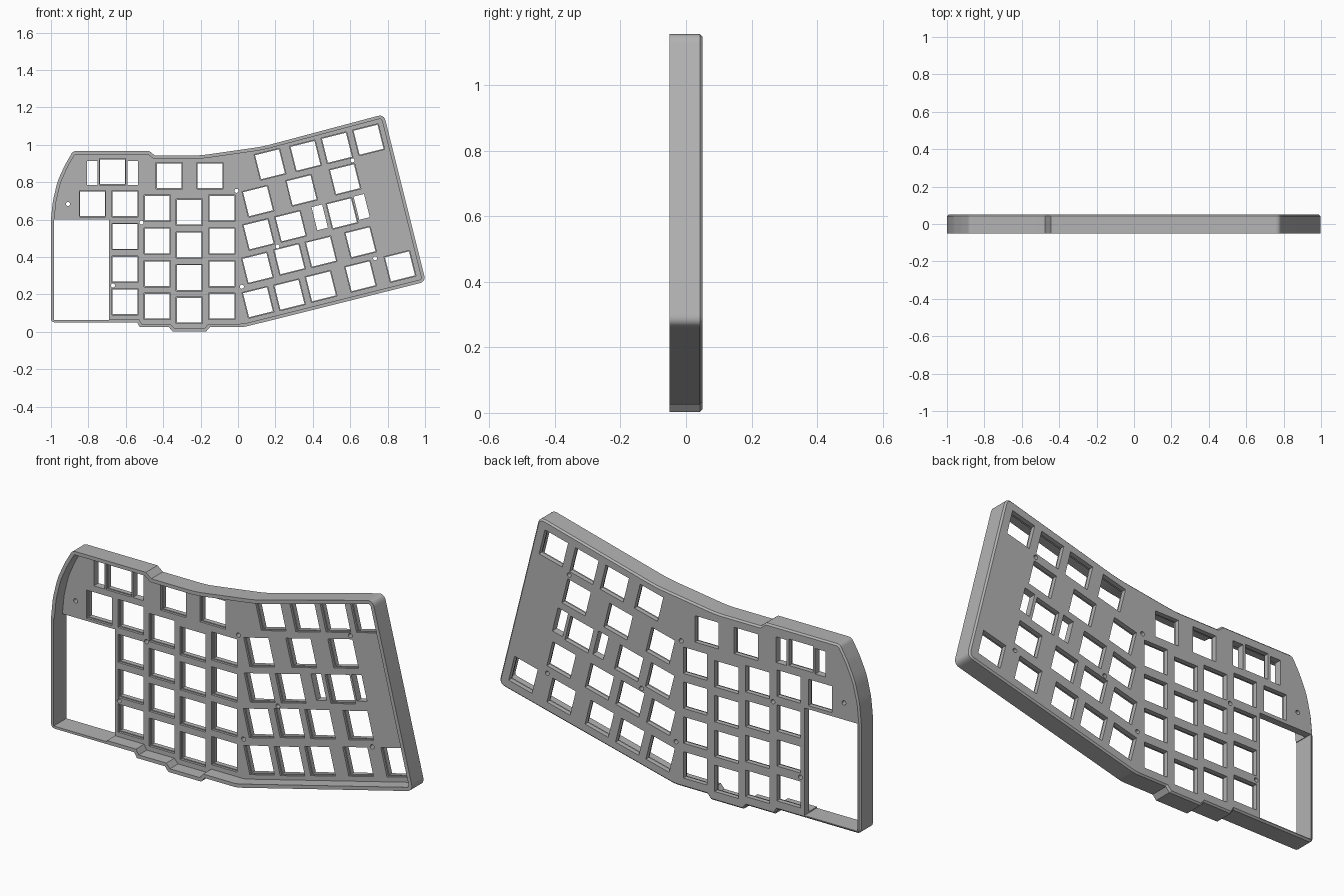
import bpy, bmesh, math
from mathutils import Vector

if "Cube" in bpy.data.objects:
    bpy.data.objects.remove(bpy.data.objects["Cube"])

grey = bpy.data.materials.new("case grey")
grey.diffuse_color = (0.45, 0.45, 0.45, 1)
grey.use_nodes = True
grey.node_tree.nodes["Principled BSDF"].inputs["Base Color"].default_value = grey.diffuse_color
TILT = math.radians(14)
FRONT, FLOOR, BACK = -0.05, 0.014, 0.05

# outline corners: x, z, fillet radius (counter-clockwise from the front)
CORNERS = [(-1, 0.05, 0.025), (-0.54, 0.05, 0), (-0.525, 0.025, 0), (-0.37, 0.025, 0),
           (-0.35, 0.002, 0), (-0.17, 0.002, 0), (-0.15, 0.025, 0), (0.03, 0.025, 0.2),
           (1.004, 0.268, 0.035), (0.78, 1.163, 0.035), (0.13, 0.99, 0.9),
           (-0.2, 0.943, 0.6), (-0.445, 0.943, 0), (-0.475, 0.967, 0),
           (-0.882, 0.967, 0.03), (-0.925, 0.893, 0.3), (-0.965, 0.805, 0.3),
           (-0.99, 0.70, 0.3), (-1, 0.60, 0.3)]


def rounded(corners, steps=8):
    """Replace each corner that has a radius by an arc-like curve."""
    out, n = [], len(corners)
    for i, (x, z, r) in enumerate(corners):
        p = Vector((x, z))
        if not r:
            out.append(p)
            continue
        a = Vector(corners[i - 1][:2]) - p
        b = Vector(corners[(i + 1) % n][:2]) - p
        turn = math.pi - a.angle(b)
        d = min(r * math.tan(turn / 2), 0.45 * a.length, 0.45 * b.length)
        a, b = p + a.normalized() * d, p + b.normalized() * d
        for k in range(steps + 1):
            t = k / steps
            out.append(a * (1 - t) ** 2 + p * 2 * t * (1 - t) + b * t * t)
    return out


def inset(pts, d):
    """Move a counter-clockwise outline inwards by d with mitred corners."""
    out, n = [], len(pts)
    for i, p in enumerate(pts):
        e = (p - pts[i - 1]).normalized()
        f = (pts[(i + 1) % n] - p).normalized()
        n1, n2 = Vector((-e.y, e.x)), Vector((-f.y, f.x))
        out.append(p + (n1 + n2) * d / (1 + n1.dot(n2)))
    return out


def loft(bm, layers):
    """Closed solid through (outline, y) layers from front to back."""
    rings = [[bm.verts.new((p.x, y, p.y)) for p in pts] for pts, y in layers]
    n = len(rings[0])
    for r, s in zip(rings, rings[1:]):
        for i in range(n):
            j = (i + 1) % n
            bm.faces.new((r[i], s[i], s[j], r[j]))
    bm.faces.new(rings[0])
    bm.faces.new(rings[-1][::-1])


def make(name, bm):
    bmesh.ops.recalc_face_normals(bm, faces=bm.faces)
    me = bpy.data.meshes.new(name)
    bm.to_mesh(me)
    bm.free()
    me.materials.append(grey)
    ob = bpy.data.objects.new(name, me)
    bpy.context.collection.objects.link(ob)
    return ob


def box(x, z, w, h, ang=0):
    c, s = math.cos(ang), math.sin(ang)
    return [Vector((x + u * w / 2 * c - v * h / 2 * s, z + u * w / 2 * s + v * h / 2 * c))
            for u, v in ((-1, -1), (1, -1), (1, 1), (-1, 1))]


# case shell with a chamfered back edge
outline = rounded(CORNERS)
bm = bmesh.new()
loft(bm, [(outline, FRONT), (outline, BACK - 0.008), (inset(outline, 0.008), BACK)])
case = make("keyboard_case", bm)

# front pocket that leaves the rim and the key plate
bm = bmesh.new()
loft(bm, [(inset(outline, 0.018), -0.1), (inset(outline, 0.018), FLOOR)])
pocket = make("pocket_cutter", bm)

# key positions: left columns (x, top z, count), then tilted right rows
keys = []
for x, top, count in ((-0.604, 0.684, 4), (-0.431, 0.66, 4), (-0.26, 0.639, 4), (-0.086, 0.66, 4)):
    keys += [(x, top - 0.1745 * k, 0) for k in range(count)]
keys += [(-0.671, 0.856, 0), (-0.367, 0.834, 0), (-0.15, 0.834, 0), (-0.778, 0.684, 0)]
for row in (((0.171, 0.896), (0.361, 0.941), (0.529, 0.984), (0.698, 1.027)),
            ((0.107, 0.698), (0.34, 0.757), (0.572, 0.816)),
            ((0.11, 0.521), (0.281, 0.564), (0.556, 0.634)),
            ((0.104, 0.342), (0.275, 0.388), (0.444, 0.428), (0.655, 0.479)),
            ((0.107, 0.158), (0.275, 0.198), (0.444, 0.243), (0.655, 0.297), (0.866, 0.35))):
    keys += [(x, z, TILT) for x, z in row]

bm = bmesh.new()
for x, z, ang in keys:
    small, big = box(x, z, 0.132, 0.132, ang), box(x, z, 0.141, 0.141, ang)
    loft(bm, [(big, -0.02), (big, FLOOR + 0.012), (small, FLOOR + 0.0121), (small, 0.1)])
# stabiliser slots beside the two wide keys
for x, z, ang in ((-0.779, 0.85, 0), (-0.563, 0.85, 0),
                  (0.437, 0.612, TILT), (0.661, 0.668, TILT)):
    slot = box(x, z, 0.058, 0.128, ang)
    loft(bm, [(slot, -0.02), (slot, 0.1)])
# screw holes
for x, z in ((-0.909, 0.684), (-0.008, 0.754), (-0.516, 0.585), (0.211, 0.457),
             (-0.668, 0.248), (0.021, 0.241), (0.733, 0.393), (0.612, 0.917)):
    ring = [Vector((x + 0.011 * math.cos(a), z + 0.011 * math.sin(a)))
            for a in (math.tau * k / 16 for k in range(16))]
    loft(bm, [(ring, -0.02), (ring, 0.1)])
holes = make("key_hole_cutter", bm)

# large open bay in the lower left
bm = bmesh.new()
bay = box(-0.8375, 0.331, 0.295, 0.538)
loft(bm, [(bay, -0.1), (bay, 0.1)])
opening = make("bay_cutter", bm)

for cutter in (pocket, holes, opening):
    m = case.modifiers.new(cutter.name, 'BOOLEAN')
    m.operation, m.solver, m.object = 'DIFFERENCE', 'EXACT', cutter
    bpy.context.view_layer.objects.active = case
    bpy.ops.object.modifier_apply(modifier=m.name)
    bpy.data.objects.remove(cutter)

bpy.ops.object.select_all(action='DESELECT')
case.select_set(True)
bpy.context.view_layer.objects.active = case
bpy.ops.object.shade_smooth_by_angle(angle=math.radians(25))
